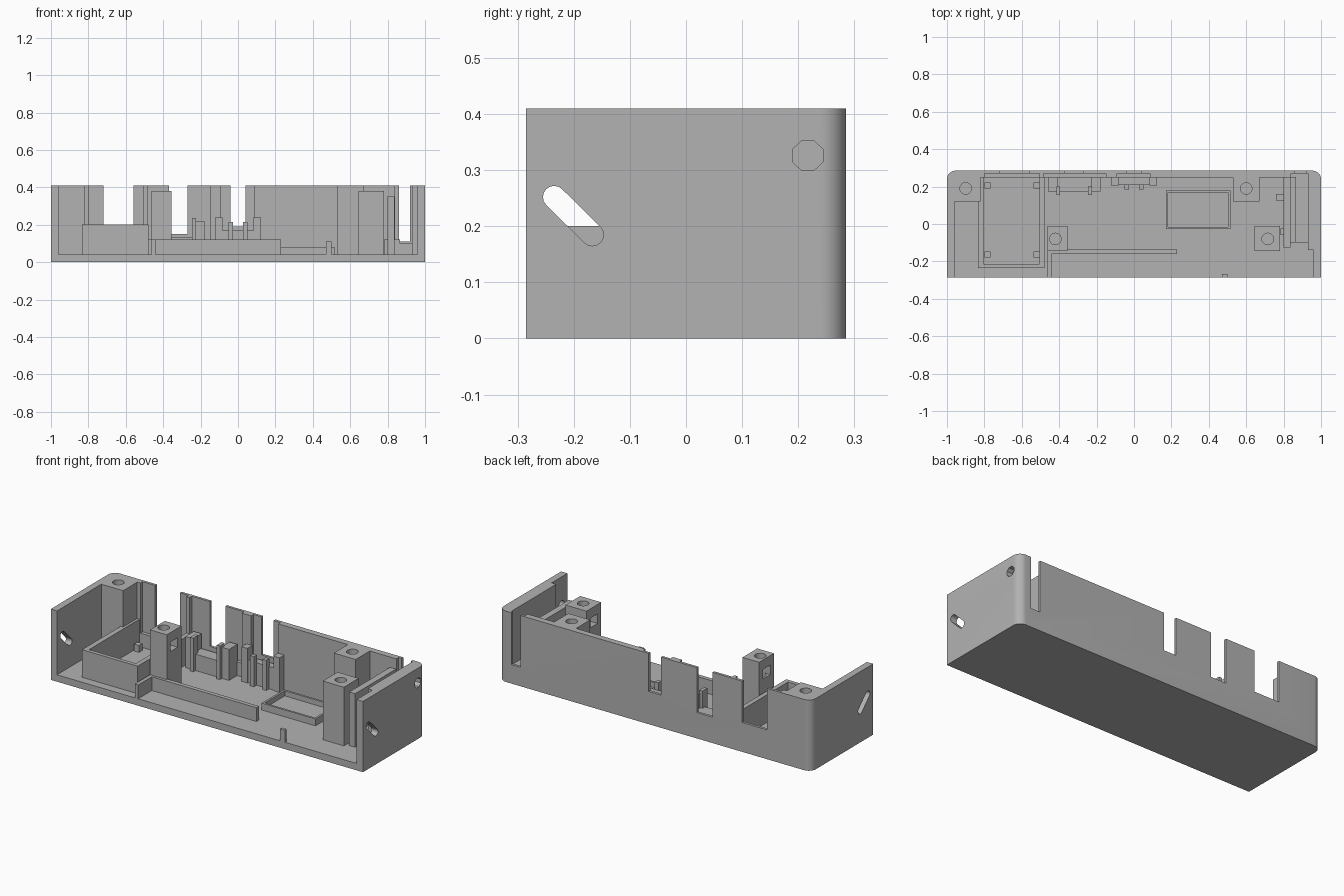
import bpy, bmesh, math
from mathutils import Matrix, Vector

if "Cube" in bpy.data.objects:
    bpy.data.objects.remove(bpy.data.objects["Cube"])

grey = bpy.data.materials.new("matte grey")
grey.diffuse_color = (0.45, 0.45, 0.45, 1)
grey.use_nodes = True
grey.node_tree.nodes["Principled BSDF"].inputs["Base Color"].default_value = grey.diffuse_color
H, FLOOR, YB = 0.41, 0.04, 0.285


def finish(name, bm):
    bmesh.ops.recalc_face_normals(bm, faces=bm.faces)
    me = bpy.data.meshes.new(name)
    bm.to_mesh(me)
    bm.free()
    me.materials.append(grey)
    ob = bpy.data.objects.new(name, me)
    bpy.context.collection.objects.link(ob)
    return ob


def box(name, x0, x1, y0, y1, z0, z1):
    bm = bmesh.new()
    bmesh.ops.create_cube(bm, size=1)
    for v in bm.verts:
        v.co = Vector(((x0 + x1) / 2 + v.co.x * (x1 - x0),
                       (y0 + y1) / 2 + v.co.y * (y1 - y0),
                       (z0 + z1) / 2 + v.co.z * (z1 - z0)))
    return finish(name, bm)


def prism(name, pts, vec):
    """Extrude a closed outline of 3D points along vec."""
    bm = bmesh.new()
    f = bm.faces.new([bm.verts.new(p) for p in pts])
    r = bmesh.ops.extrude_face_region(bm, geom=[f])
    bmesh.ops.translate(bm, vec=vec, verts=[e for e in r["geom"] if isinstance(e, bmesh.types.BMVert)])
    return finish(name, bm)


def cut(ob, cutters):
    for c in cutters:
        m = ob.modifiers.new("cut", "BOOLEAN")
        m.operation, m.solver, m.object = "DIFFERENCE", "EXACT", c
    dg = bpy.context.evaluated_depsgraph_get()
    dg.update()
    me = bpy.data.meshes.new_from_object(ob.evaluated_get(dg))
    ob.modifiers.clear()
    ob.data = me
    for c in cutters:
        bpy.data.objects.remove(c)


def arc(cx, cy, r, a0, a1, n):
    return [(cx + r * math.cos(math.radians(a0 + (a1 - a0) * i / n)),
             cy + r * math.sin(math.radians(a0 + (a1 - a0) * i / n))) for i in range(n + 1)]


# Case shell: rounded rear corners, open front and top
R = 0.045
outline = [(-1, -YB), (1, -YB)] + arc(1 - R, YB - R, R, 0, 90, 10) + arc(-1 + R, YB - R, R, 90, 180, 10)
shell = prism("case_shell", [(x, y, 0) for x, y in outline], (0, 0, H))
cutters = [box("inside", -0.96, 0.96, -0.4, 0.249, FLOOR, 0.6)]
# rear openings: x range and sill height
for x0, x1, z in [(-0.72, -0.56, 0.17), (-0.37, -0.27, 0.15), (-0.04, 0.04, 0.19), (0.86, 0.92, 0.11)]:
    cutters.append(box("opening", x0, x1, 0.2, 0.4, z, 0.6))
# thinned wall areas beside the openings
for x0, x1, z in [(-0.80, -0.505, 0.12), (-0.485, -0.15, 0.12), (-0.09, 0.085, 0.15), (0.84, 0.93, 0.10)]:
    cutters.append(box("recess", x0, x1, 0.2, 0.27, z, 0.6))
# slanted strap slots through both side walls
slot = arc(-0.235, 0.252, 0.02, 45, 225, 8) + arc(-0.167, 0.185, 0.02, 225, 405, 8)
for x in (-1.1, 0.9):
    cutters.append(prism("slot", [(x, y, z) for y, z in slot], (0.2, 0, 0)))
# chamfered window in the right wall
window = [(0.217 + 0.0295 * math.cos(math.radians(a)), 0.326 + 0.0285 * math.sin(math.radians(a)))
          for a in (22.5, 67.5, 112.5, 157.5, 202.5, 247.5, 292.5, 337.5)]
cutters.append(prism("window", [(0.9, y, z) for y, z in window], (0.2, 0, 0)))
cut(shell, cutters)


# Screw posts with bored tops, the front pair with a side nut slot
def post(name, x0, x1, y0, y1, top, hx, hy, slot_end=None):
    ob = box(name, x0, x1, y0, y1, FLOOR - 0.005, top)
    cs = [prism("bore", [(x, y, 0.2) for x, y in arc(hx, hy, 0.031, 0, 345, 23)], (0, 0, 0.4))]
    if slot_end is not None:
        cs.append(box("nut_slot", x0 - 0.1, slot_end, -0.112, -0.045, 0.27, 0.325))
    cut(ob, cs)


post("rear_left_post", -0.965, -0.82, 0.12, 0.252, H, -0.90, 0.19)
post("rear_right_post", 0.53, 0.67, 0.12, 0.252, H, 0.60, 0.19)
post("front_left_post", -0.462, -0.355, -0.145, -0.01, 0.38, -0.42, -0.08, 0)
post("front_right_post", 0.645, 0.78, -0.145, -0.01, 0.38, 0.715, -0.08, 0.75)

Z = FLOOR - 0.005
# Left module bay with four small support pegs
box("bay_left_wall", -0.835, -0.805, -0.235, 0.252, Z, 0.20)
box("bay_right_wall", -0.505, -0.478, -0.235, 0.252, Z, 0.20)
box("bay_front_wall", -0.81, -0.50, -0.235, -0.213, Z, 0.20)
for x in (-0.783, -0.522):
    for y in (0.205, -0.163):
        box("bay_peg", x - 0.016, x + 0.016, y - 0.016, y + 0.016, Z, 0.08)

# Front guide rail with a short return to the front edge
box("guide_rail", -0.46, 0.23, -0.16, -0.136, Z, 0.12)
box("guide_rail_return", -0.462, -0.44, -YB, -0.14, Z, 0.12)
box("front_stop", 0.47, 0.50, -YB, -0.268, Z, 0.11)

# Shallow tray
box("tray_floor", 0.17, 0.515, -0.027, 0.18, Z, 0.05)
for x in (0.17, 0.503):
    box("tray_side", x, x + 0.012, -0.027, 0.18, Z, 0.08)
for y in (-0.027, 0.168):
    box("tray_end", 0.17, 0.515, y, y + 0.012, Z, 0.08)

# Jack cradle at the second opening
box("jack_cradle_base", -0.45, -0.19, 0.175, 0.25, Z, 0.135)
for s in (-1, 1):
    c = -0.32
    a, b = sorted((c + s * 0.09, c + s * 0.14))
    box("jack_cradle_arm", a, b, 0.175, 0.252, Z, 0.22)
    a, b = sorted((c + s * 0.075, c + s * 0.095))
    box("jack_cradle_finger", a, b, 0.155, 0.20, Z, 0.235)

# Connector cradle at the third opening
box("connector_base", -0.085, 0.085, 0.21, 0.252, Z, 0.17)
for s in (-1, 1):
    a, b = sorted((s * 0.083, s * 0.122))
    box("connector_side", a, b, 0.205, 0.252, Z, 0.24)
    a, b = sorted((s * 0.028, s * 0.052))
    box("connector_finger", a, b, 0.185, 0.212, Z, 0.215)

# Right-hand slide channel
box("channel_inner_wall", 0.80, 0.838, -0.125, 0.252, Z, 0.35)
box("channel_lip", 0.835, 0.865, -0.10, 0.252, Z, 0.12)
box("channel_floor", 0.86, 0.935, -0.10, 0.252, Z, 0.10)
box("channel_outer_liner", 0.93, 0.965, -0.14, 0.252, Z, H)
box("channel_clip_rear", 0.76, 0.805, 0.125, 0.16, Z, 0.12)
box("channel_clip_front", 0.782, 0.805, -0.06, -0.025, Z, 0.12)

# Crisp edges with smooth rounded corners and bores
bpy.ops.object.select_all(action="DESELECT")
for ob in bpy.context.scene.objects:
    ob.select_set(True)
bpy.context.view_layer.objects.active = shell
bpy.ops.object.shade_smooth_by_angle(angle=math.radians(30))
